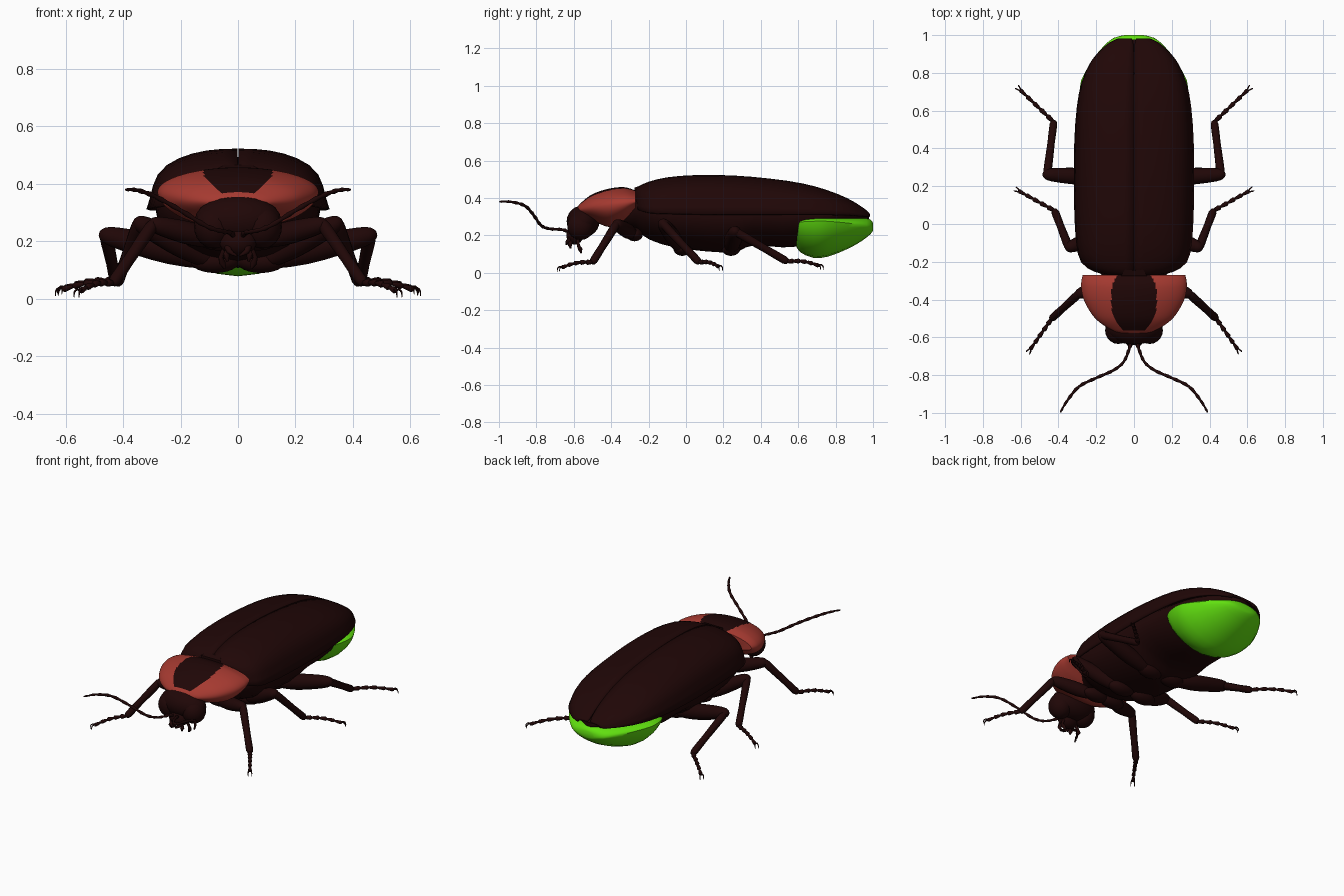
import bpy, bmesh, math
from mathutils import Vector

cube = bpy.data.objects.get("Cube")
if cube:
    bpy.data.objects.remove(cube, do_unlink=True)


def material(name, rgb):
    m = bpy.data.materials.new(name)
    m.use_nodes = True
    m.diffuse_color = (*rgb, 1)
    bsdf = next(n for n in m.node_tree.nodes if n.type == 'BSDF_PRINCIPLED')
    bsdf.inputs["Base Color"].default_value = (*rgb, 1)
    return m


DARK = material("dark brown", (0.014, 0.002, 0.002))
RED = material("dull red", (0.38, 0.042, 0.03))
GREEN = material("glowing green", (0.12, 0.75, 0.005))


def smooth_rows(rows, steps):
    """Catmull-Rom interpolation through rows of numbers."""
    out = []
    for i in range(len(rows) - 1):
        a, b = rows[max(i - 1, 0)], rows[i]
        c, d = rows[i + 1], rows[min(i + 2, len(rows) - 1)]
        for s in range(steps):
            t = s / steps
            out.append([q + 0.5 * t * (r - p + t * (2*p - 5*q + 4*r - e + t * (3*(q - r) + e - p)))
                        for p, q, r, e in zip(a, b, c, d)])
    return out + [list(rows[-1])]


def finish(name, bm, mats, angle=45):
    bmesh.ops.recalc_face_normals(bm, faces=bm.faces)
    mesh = bpy.data.meshes.new(name)
    bm.to_mesh(mesh)
    bm.free()
    ob = bpy.data.objects.new(name, mesh)
    bpy.context.collection.objects.link(ob)
    for m in mats:
        mesh.materials.append(m)
    bpy.ops.object.select_all(action='DESELECT')
    ob.select_set(True)
    bpy.context.view_layer.objects.active = ob
    bpy.ops.object.shade_smooth_by_angle(angle=math.radians(angle))
    return ob


def skin(name, rings, mats, closed=True, angle=45):
    """Bridge consecutive rings of points, capping closed ones."""
    bm = bmesh.new()
    loops = [[bm.verts.new(p) for p in r] for r in rings]
    n = len(loops[0])
    for a, b in zip(loops, loops[1:]):
        for i in range(n if closed else n - 1):
            j = (i + 1) % n
            bm.faces.new((a[i], a[j], b[j], b[i]))
    if closed:
        bm.faces.new(loops[0])
        bm.faces.new(loops[-1])
    return finish(name, bm, mats, angle)


def loft(name, rows, mats, sides=28, steps=3, keel=1.0):
    """Rows are y, half width, top z, widest z, bottom z; keel above 1 sharpens the belly."""
    rings = []
    for y, w, top, mid, low in smooth_rows(rows, steps):
        ring = []
        for k in range(sides):
            a = math.tau * k / sides
            s = math.sin(a)
            z = mid + s * (top - mid) if s > 0 else mid - (-s) ** keel * (mid - low)
            ring.append((w * math.cos(a), y, z))
        rings.append(ring)
    return skin(name, rings, mats)


def tube(name, rows, steps=1, sides=10, side=1):
    """Rows are x, y, z, radius."""
    rows = smooth_rows(rows, steps) if steps > 1 else rows
    pts = [Vector((side * r[0], r[1], r[2])) for r in rows]
    rings, prev, u = [], None, None
    for i, p in enumerate(pts):
        t = (pts[min(i + 1, len(pts) - 1)] - pts[max(i - 1, 0)]).normalized()
        u = t.orthogonal().normalized() if prev is None else prev.rotation_difference(t) @ u
        prev, v = t, t.cross(u)
        rings.append([p + rows[i][3] * (u * math.cos(math.tau * k / sides) + v * math.sin(math.tau * k / sides))
                      for k in range(sides)])
    return skin(name, rings, [DARK], angle=60)


def ball(name, centre, radii):
    bm = bmesh.new()
    bmesh.ops.create_uvsphere(bm, u_segments=20, v_segments=12, radius=1)
    bmesh.ops.scale(bm, vec=radii, verts=bm.verts)
    bmesh.ops.translate(bm, vec=centre, verts=bm.verts)
    return finish(name, bm, [DARK])


# Thorax, abdomen and lantern
loft("thorax_and_abdomen", [
    (-.34, .12, .40, .34, .24), (-.27, .17, .42, .34, .23), (-.2, .25, .44, .33, .18),
    (-.08, .28, .46, .32, .14), (.1, .285, .46, .31, .115), (.26, .285, .45, .31, .11),
    (.36, .285, .44, .31, .145), (.6, .265, .40, .31, .14), (.8, .22, .36, .31, .24),
    (.93, .11, .335, .31, .27), (.978, .03, .312, .3, .285)], [DARK])
loft("lantern", [
    (.585, .22, .27, .24, .15), (.61, .262, .295, .27, .11), (.68, .284, .302, .275, .08),
    (.76, .28, .302, .275, .086), (.87, .218, .3, .265, .13), (.94, .162, .295, .255, .17),
    (.985, .108, .285, .245, .205), (1.0, .05, .265, .24, .225)], [GREEN], sides=24, steps=2, keel=1.35)

# Pronotum with a dark central patch, rounded at the front, on its upper side
pronotum = loft("pronotum", [
    (-.585, .04, .345, .335, .32), (-.56, .12, .375, .34, .31), (-.5, .205, .42, .35, .28),
    (-.41, .262, .45, .36, .245), (-.33, .28, .457, .37, .275), (-.27, .272, .44, .38, .34)],
    [RED, DARK], sides=180, steps=10)
for f in pronotum.data.polygons:
    c = f.center
    half = .12 * (1 - abs((c.y + .4) / .2) ** 3)
    if f.normal.z > 0.1 and abs(c.x) < half and c.y > -.563:
        f.material_index = 1

# Wing covers
ARCH = [(0, 1), (.17, .995), (.34, .97), (.5, .92), (.65, .84), (.78, .73),
        (.88, .57), (.928, .4), (.96, .2), (1, 0)]
COVER = [(-.268, .1, .435, .36, .004), (-.25, .2, .456, .335, .002), (-.2, .275, .48, .32, .001),
         (-.1, .3, .504, .315, .001), (.05, .31, .516, .312, .001), (.25, .313, .514, .31, .001),
         (.45, .31, .497, .31, .001), (.62, .297, .472, .31, .001), (.75, .272, .437, .31, .001),
         (.86, .222, .393, .308, .002), (.93, .16, .352, .303, .003), (.96, .12, .33, .3, .005),
         (.978, .08, .314, .298, .012)]
for side, label in ((1, "left"), (-1, "right")):
    cover = skin(label + "_wing_cover", [
        [(side * (inner + u * (w - inner)), y, edge + h * (top - edge)) for u, h in ARCH]
        for y, w, top, edge, inner in smooth_rows(COVER, 2)], [DARK], closed=False)
    solid = cover.modifiers.new("thickness", 'SOLIDIFY')
    solid.thickness = .012
    solid.offset = 0

# Small triangular plate between the wing covers
skin("scutellum", [[(x, y, z + dz) for x, y, z in ((-.07, -.275, .45), (.07, -.275, .45), (0, -.17, .488))]
                   for dz in (-.02, .005)], [DARK])

# Head and mouth
ball("head", (0, -.55, .275), (.15, .088, .085))
ball("muzzle", (0, -.595, .2), (.065, .045, .05))

# Legs: root, knee, ankle, toe and femur radius
LEGS = {
    "front": ((.06, -.275, .2), (.295, -.372, .26), (.435, -.5, .055), (.55, -.665, .027), .037),
    "middle": ((.08, -.02, .125), (.345, -.125, .265), (.42, .07, .055), (.612, .176, .032), .04),
    "hind": ((.08, .24, .128), (.46, .262, .222), (.425, .54, .06), (.605, .712, .037), .043)}

for side, label in ((1, "left"), (-1, "right")):
    ball(label + "_eye", (side * .083, -.563, .25), (.07, .072, .075))

    # Antenna
    antenna = smooth_rows([
        (.015, -.62, .215, .01), (.025, -.66, .23, .009), (.055, -.73, .235, .008),
        (.11, -.775, .253, .009), (.2, -.815, .308, .009), (.29, -.86, .357, .009),
        (.35, -.93, .378, .008), (.39, -.997, .38, .005)], 4)
    for i, row in enumerate(antenna):
        row[3] *= 1.1 if i % 2 else .75
    tube(label + "_antenna", antenna, side=side, sides=8)

    # Mouth feelers and jaw
    tube(label + "_front_palp", [(.03, -.61, .18, .008), (.042, -.622, .15, .012), (.036, -.617, .13, .004)],
         side=side, sides=8)
    tube(label + "_rear_palp", [(.045, -.58, .18, .009), (.06, -.575, .145, .008),
                                (.055, -.565, .125, .012), (.045, -.56, .105, .004)], side=side, sides=8)
    tube(label + "_jaw", [(.035, -.61, .185, .014), (.03, -.635, .165, .01), (.005, -.64, .15, .003)],
         steps=2, side=side, sides=8)

    for pair, (root, knee, ankle, toe, r) in LEGS.items():
        name = f"{label}_{pair}_"
        root, knee, ankle, toe = map(Vector, (root, knee, ankle, toe))
        along = lambda a, b, t, rad: (*a.lerp(b, t), rad)
        ball(name + "hip", (side * root.x, root.y, root.z + .005), (.085, r * 1.2, r))
        tube(name + "femur", [along(root, knee, t, r * k) for t, k in
                              ((-.05, .4), (.1, .8), (.4, 1.1), (.7, 1.02), (.92, .85), (1.02, .6), (1.06, .2))],
             steps=2, side=side, sides=12)
        tube(name + "tibia", [along(knee, ankle, t, k) for t, k in
                              ((-.06, .008), (0, .02), (.15, .023), (.6, .02), (.95, .021), (1.02, .01))],
             steps=2, side=side)
        # Five flared foot segments
        foot = []
        for s in range(5):
            for t, k in ((0, .007), (.3, .011), (.8, .015), (.98, .009)):
                f = (s + t) / 5
                p = ankle.lerp(toe, f)
                foot.append((p.x, p.y, p.z + .012 * math.sin(math.pi * f), k * (1 - .25 * f)))
        tube(name + "foot", foot, side=side, sides=8)
        # Paired claws
        ahead = (toe - ankle).normalized()
        across = ahead.cross(Vector((0, 0, 1))).normalized()
        for c, claw in ((1, "outer"), (-1, "inner")):
            pts = [toe + ahead * a + across * c * b + Vector((0, 0, h))
                   for a, b, h in ((-.01, .002, 0), (.008, .008, .007), (.02, .011, -.004), (.021, .01, -.02))]
            tube(name + claw + "_claw", [(*p, k) for p, k in zip(pts, (.004, .004, .003, .001))],
                 steps=2, side=side, sides=6)
